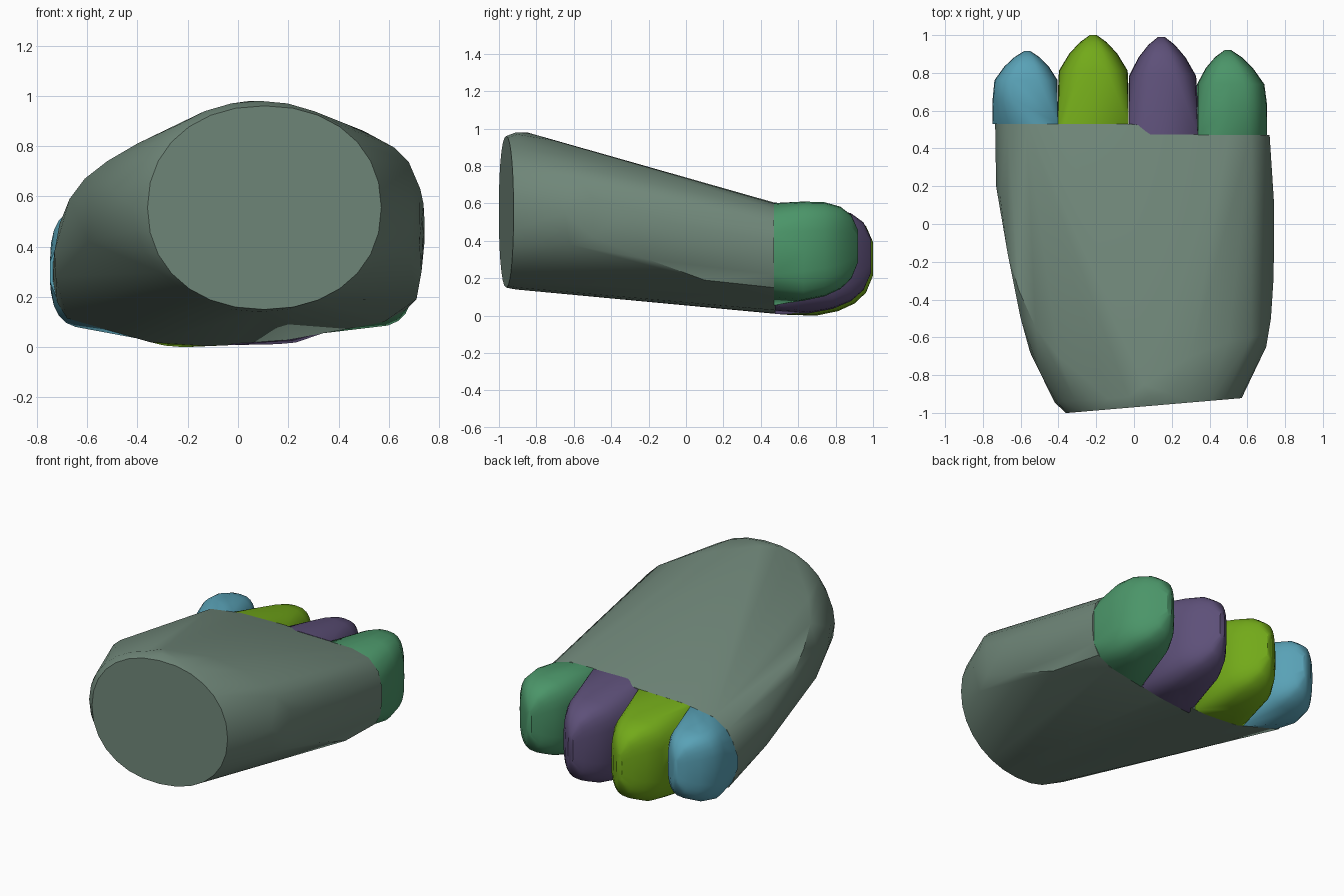
import bpy, bmesh, math

if "Cube" in bpy.data.objects:
    bpy.data.objects.remove(bpy.data.objects["Cube"])

# Palm end cross-section, as lower and upper outlines (x, z)
LOWER = [(-.735, .26), (-.72, .18), (-.68, .115), (-.35, .02), (-.12, .005),
         (-.03, .008), (.2, .03), (.58, .10), (.67, .15), (.705, .22), (.718, .32)]
UPPER = [(-.735, .34), (-.715, .42), (-.67, .49), (-.57, .55), (-.35, .582),
         (-.03, .588), (.1, .605), (.5, .60), (.62, .57), (.69, .50), (.718, .40)]


def height(line, x):
    x = min(max(x, line[0][0]), line[-1][0])
    for (xa, za), (xb, zb) in zip(line, line[1:]):
        if x <= xb:
            return za + (zb - za) * (x - xa) / (xb - xa)
    return line[-1][1]


def ring(cx, cz, rx, rz, y, power=2.0, n=28):
    """Superellipse in the xz plane; y may be a function of x."""
    pts = []
    for i in range(n):
        a = 2 * math.pi * i / n
        c, s = math.cos(a), math.sin(a)
        x = cx + rx * math.copysign(abs(c) ** (2 / power), c)
        z = cz + rz * math.copysign(abs(s) ** (2 / power), s)
        pts.append((x, y(x) if callable(y) else y, z))
    return pts


def hull(name, pts, color):
    bm = bmesh.new()
    for p in pts:
        bm.verts.new(p)
    bmesh.ops.remove_doubles(bm, verts=bm.verts, dist=.002)
    res = bmesh.ops.convex_hull(bm, input=bm.verts)
    junk = {v for v in res["geom_interior"] + res["geom_unused"]
            if isinstance(v, bmesh.types.BMVert)}
    bmesh.ops.delete(bm, geom=list(junk), context='VERTS')
    bmesh.ops.dissolve_limit(bm, angle_limit=math.radians(1),
                             verts=bm.verts, edges=bm.edges)
    bmesh.ops.recalc_face_normals(bm, faces=bm.faces)
    me = bpy.data.meshes.new(name)
    bm.to_mesh(me)
    bm.free()
    ob = bpy.data.objects.new(name, me)
    bpy.context.collection.objects.link(ob)
    mat = bpy.data.materials.new(name + "_color")
    mat.diffuse_color = (*color, 1)
    mat.use_nodes = True
    mat.node_tree.nodes["Principled BSDF"].inputs["Base Color"].default_value = mat.diffuse_color
    me.materials.append(mat)
    bpy.ops.object.select_all(action='DESELECT')
    bpy.context.view_layer.objects.active = ob
    ob.select_set(True)
    bpy.ops.object.shade_smooth_by_angle(angle=math.radians(32))
    return ob


# Palm: slanted wrist disk, side bulges and stepped finger edge
palm = ring(.105, .555, .465, .405, lambda x: -1 + (x + .35) * .085, power=2.15)
palm += ring(.085, .56, .505, .42, lambda x: -.94 + (x + .35) * .07)
palm += [(.05, -.85, .98), (.3, -.7, .935), (.5, -.62, .86), (.62, -.6, .795),
         (.68, -.58, .735), (.70, -.65, .55), (.68, -.62, .38), (.725, -.5, .63),
         (.722, -.5, .42), (.738, -.3, .57), (.742, -.1, .5), (.742, .1, .42),
         (.73, -.2, .3), (.71, .1, .19),
         (-.4, -.7, .81), (-.52, -.55, .74), (-.50, -.78, .62), (-.55, -.68, .52),
         (-.60, -.5, .62), (-.595, -.5, .42), (-.61, -.35, .67),
         (-.67, -.15, .59), (-.71, .15, .49), (-.73, .2, .38), (-.725, .2, .28)]
palm += [(x, .53 if x < 0 else .47, z) for x, z in LOWER + UPPER]
hull("palm", palm, (.16, .24, .19))

# Fingers: name, x range, base y, tip y, centre z, half height, tip shift, colour
FINGERS = [
    ("outer_finger", -.748, -.403, .53, .915, .315, .24, .01, (.10, .36, .47)),
    ("ring_finger", -.403, -.028, .53, 1.0, .278, .278, 0, (.17, .40, .01)),
    ("middle_finger", -.028, .338, .475, .99, .295, .283, -.01, (.11, .08, .19)),
    ("index_finger", .338, .705, .47, .92, .345, .265, -.025, (.07, .30, .14)),
]
# Along finger: fraction, width scale, height scale
STATIONS = [(.35, 1, 1), (.6, .97, .95), (.79, .68, .83), (.92, .38, .64),
            (1, .10, .32)]

for name, xa, xb, y0, y1, cz, hz, shift, col in FINGERS:
    pts = []
    for i in range(9):
        x = xa + (xb - xa) * i / 8
        pts += [(x, y0, height(LOWER, x)), (x, y0, height(UPPER, x))]
    for f, sx, sz in STATIONS:
        pts += ring((xa + xb) / 2 + shift * max(0, f - .35) / .65,
                    cz + .04 * (f - .35), (xb - xa) / 2 * sx, hz * sz,
                    y0 + (y1 - y0) * f, power=3, n=24)
    hull(name, pts, col)
